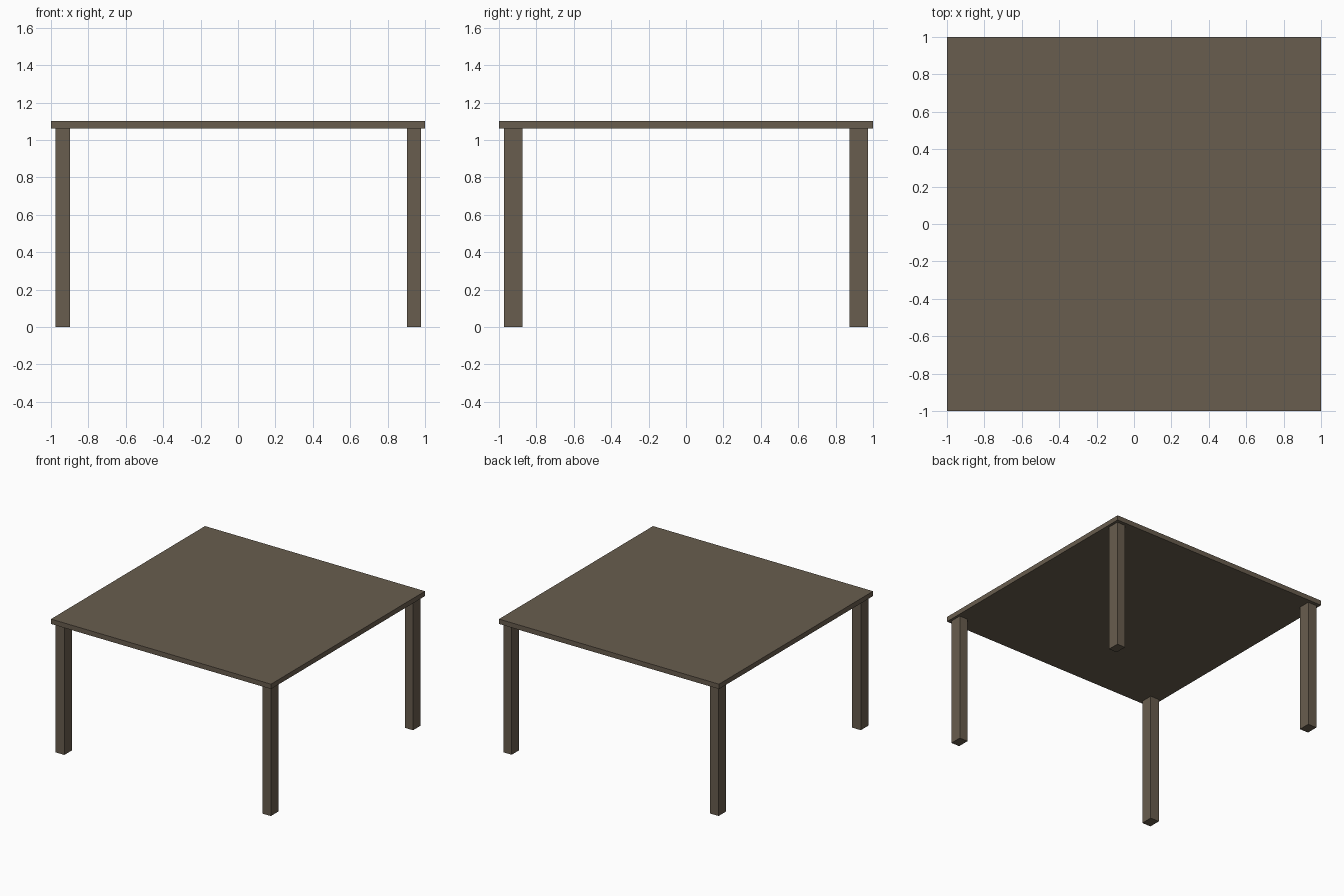
import bpy

if "Cube" in bpy.data.objects:
    bpy.data.objects.remove(bpy.data.objects["Cube"])

wood = bpy.data.materials.new("brown_wood")
wood.diffuse_color = (0.14, 0.11, 0.077, 1)
wood.use_nodes = True
wood.node_tree.nodes["Principled BSDF"].inputs["Base Color"].default_value = wood.diffuse_color


def box(name, lo, hi):
    """Axis-aligned box between two corners."""
    bpy.ops.mesh.primitive_cube_add(size=1, location=[(a + b) / 2 for a, b in zip(lo, hi)])
    ob = bpy.context.object
    ob.name = name
    ob.scale = [b - a for a, b in zip(lo, hi)]
    bpy.ops.object.transform_apply(location=False, rotation=False, scale=True)
    ob.data.materials.append(wood)
    return ob


LEG_TOP, TOP = 1.06, 1.10

# Square table top
box("table_top", (-1, -1, LEG_TOP), (1, 1, TOP))

# Four rectangular legs set just inside the corners
for side, x0, x1 in (("left", -0.977, -0.898), ("right", 0.904, 0.979)):
    for end, y0, y1 in (("front", -0.972, -0.874), ("back", 0.874, 0.972)):
        box(f"{end}_{side}_leg", (x0, y0, 0), (x1, y1, LEG_TOP))
